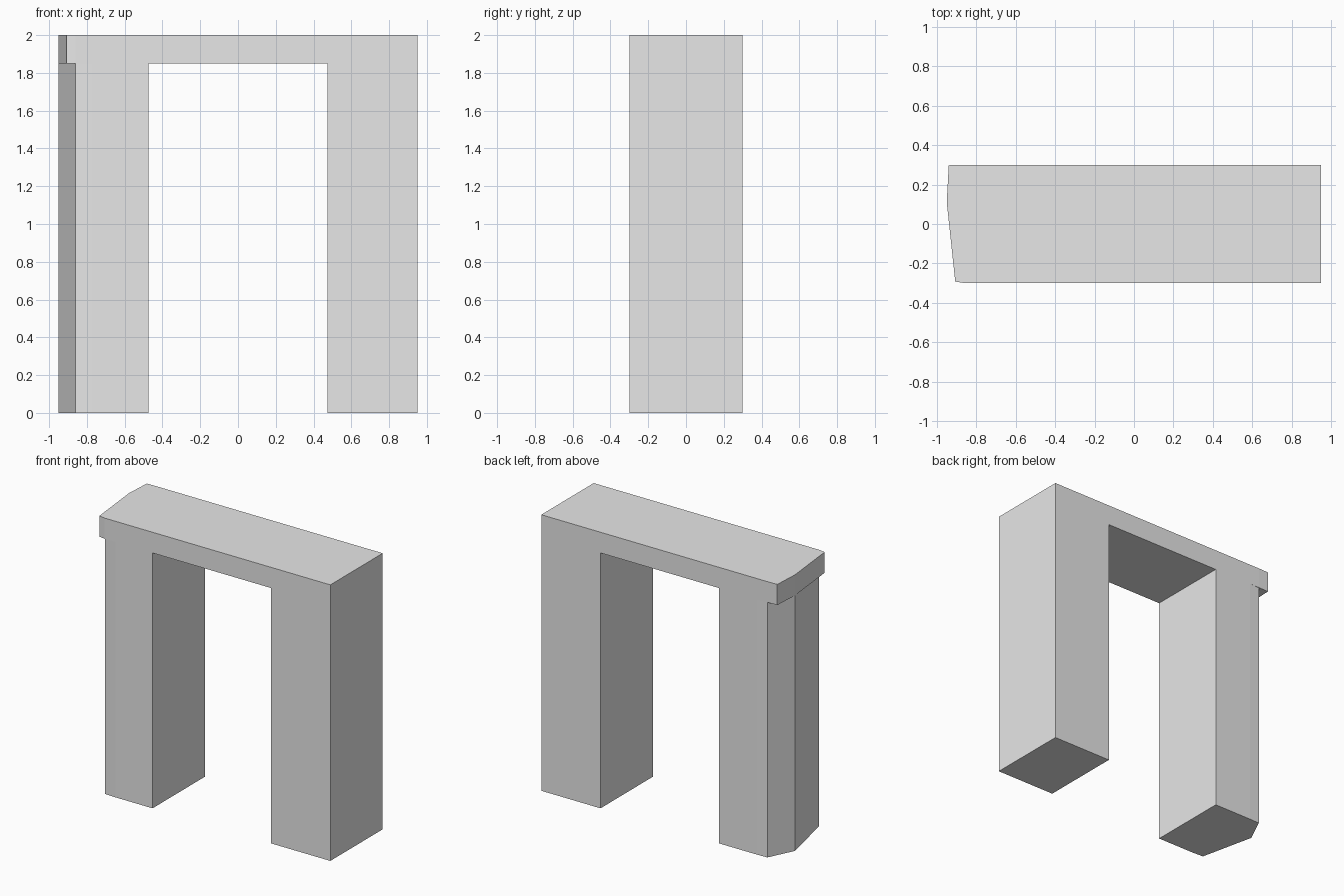
import bpy
import bmesh

cube = bpy.data.objects.get("Cube")
if cube:
    bpy.data.objects.remove(cube, do_unlink=True)

stone = bpy.data.materials.new("light grey")
stone.use_nodes = True
GREY = (0.8, 0.8, 0.8, 1.0)
stone.diffuse_color = GREY
stone.node_tree.nodes["Principled BSDF"].inputs["Base Color"].default_value = GREY

END, INNER, DEPTH = 0.95, 0.475, 0.3
SOFFIT, TOP = 1.85, 2.0


def prism(name, outline, bottom, top):
    """Raise a plan outline into a flat-sided block."""
    bm = bmesh.new()
    base = bm.faces.new([bm.verts.new((x, y, bottom)) for x, y in outline])
    raised = bmesh.ops.extrude_face_region(bm, geom=[base], use_keep_orig=True)
    verts = [v for v in raised["geom"] if isinstance(v, bmesh.types.BMVert)]
    bmesh.ops.translate(bm, verts=verts, vec=(0, 0, top - bottom))
    bmesh.ops.recalc_face_normals(bm, faces=bm.faces)
    mesh = bpy.data.meshes.new(name)
    bm.to_mesh(mesh)
    bm.free()
    mesh.materials.append(stone)
    obj = bpy.data.objects.new(name, mesh)
    bpy.context.collection.objects.link(obj)
    return obj


# Plan of the angled end: back corner, blunt nose, front corner
leg_end = [(-0.78, DEPTH), (-0.86, 0.297), (-END, 0.11), (-0.86, -0.295), (-0.77, -DEPTH)]
lintel_end = [(-0.86, DEPTH), (-0.94, 0.298), (-END, 0.11), (-0.907, -0.292), (-0.86, -DEPTH)]

# Plain square leg
prism("left_leg", [(INNER, -DEPTH), (END, -DEPTH), (END, DEPTH), (INNER, DEPTH)], 0, SOFFIT)

# Leg with the angled outer side
prism("right_leg", leg_end + [(-INNER, -DEPTH), (-INNER, DEPTH)], 0, SOFFIT)

# Lintel overhanging the angled leg
prism("lintel", lintel_end + [(END, -DEPTH), (END, DEPTH)], SOFFIT, TOP)
